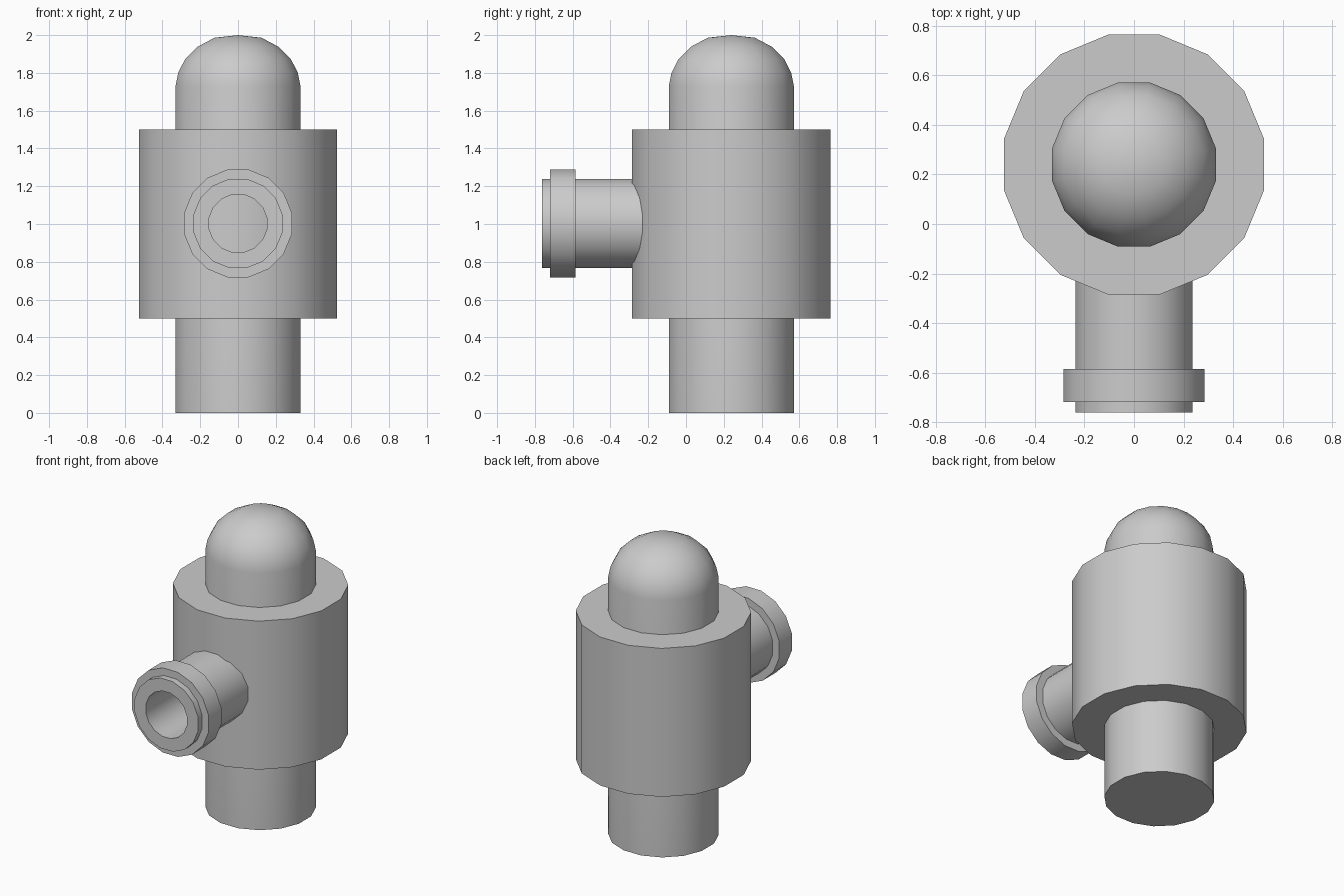
import bpy, math
from mathutils import Matrix

if "Cube" in bpy.data.objects:
    bpy.data.objects.remove(bpy.data.objects["Cube"])

SIDES = 16
COLUMN_Y = 0.24
SPOUT_Z = 1.003

grey = bpy.data.materials.new("plain grey")
grey.use_nodes = True
grey.diffuse_color = (0.6, 0.6, 0.6, 1)
grey.node_tree.nodes["Principled BSDF"].inputs["Base Color"].default_value = (0.6, 0.6, 0.6, 1)


def lathe(name, profile, matrix, closed=False):
    """Turn (radius, height) points into a 16-sided part; radii are across the flats."""
    verts, rings, faces = [], [], []
    for r, h in profile:
        start = len(verts)
        if r == 0:
            verts.append((0, 0, h))
            rings.append([start] * SIDES)
            continue
        r /= math.cos(math.pi / SIDES)
        for i in range(SIDES):
            a = (i + 0.5) * math.tau / SIDES
            verts.append((r * math.cos(a), r * math.sin(a), h))
        rings.append(list(range(start, start + SIDES)))
    pairs = list(zip(rings, rings[1:]))
    if closed:
        pairs.append((rings[-1], rings[0]))
    for low, high in pairs:
        for i in range(SIDES):
            j = (i + 1) % SIDES
            quad = (low[i], low[j], high[j], high[i])
            faces.append(list(dict.fromkeys(quad)))
    mesh = bpy.data.meshes.new(name)
    mesh.from_pydata(verts, [], faces)
    mesh.materials.append(grey)
    obj = bpy.data.objects.new(name, mesh)
    obj.matrix_world = matrix
    bpy.context.collection.objects.link(obj)
    bpy.ops.object.select_all(action="DESELECT")
    obj.select_set(True)
    bpy.context.view_layer.objects.active = obj
    bpy.ops.object.shade_smooth_by_angle(angle=math.radians(32))
    return obj


upright = Matrix.Translation((0, COLUMN_Y, 0))
forward = Matrix.Translation((0, 0, SPOUT_Z)) @ Matrix.Rotation(math.pi / 2, 4, "X")

# Central column with a rounded top
dome = [(0.331, 1.73), (0.317, 1.8), (0.28, 1.873), (0.215, 1.938), (0.125, 1.986), (0, 2.0)]
lathe("domed_column", [(0, 0), (0.331, 0)] + dome, upright)

# Wide drum around the column
lathe("drum", [(0, 0.5), (0.525, 0.5), (0.525, 1.5), (0, 1.5)], upright)

# Hollow spout pointing forward, rooted inside the drum
lathe("spout", [(0.153, -0.1), (0.236, -0.1), (0.236, 0.762), (0.153, 0.762)], forward, closed=True)

# Collar near the spout's mouth
lathe("spout_collar", [(0.236, 0.585), (0.285, 0.585), (0.285, 0.72), (0.236, 0.72)], forward, closed=True)
